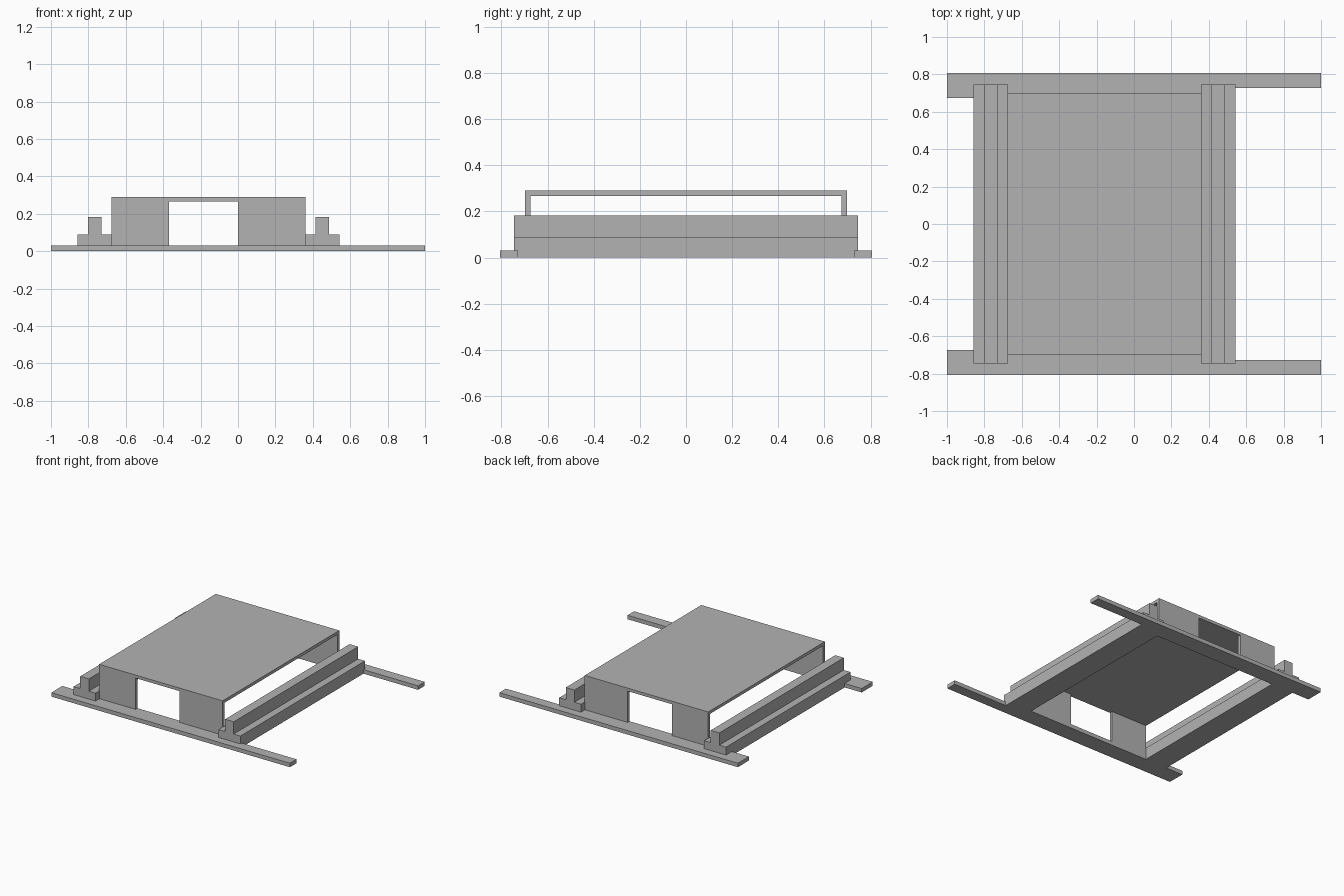
import bpy
import bmesh
from mathutils import Vector

cube = bpy.data.objects.get("Cube")
if cube:
    bpy.data.objects.remove(cube, do_unlink=True)

grey = bpy.data.materials.new("plain_grey")
grey.use_nodes = True
colour = (0.45, 0.45, 0.45, 1)
grey.diffuse_color = colour
grey.node_tree.nodes["Principled BSDF"].inputs["Base Color"].default_value = colour


def extrude(name, outline, shift):
    """Solid made by sweeping a closed planar outline along a vector."""
    bm = bmesh.new()
    face = bm.faces.new([bm.verts.new(p) for p in outline])
    swept = bmesh.ops.extrude_face_region(bm, geom=[face], use_keep_orig=True)
    verts = [v for v in swept["geom"] if isinstance(v, bmesh.types.BMVert)]
    bmesh.ops.translate(bm, verts=verts, vec=Vector(shift))
    bmesh.ops.recalc_face_normals(bm, faces=bm.faces)
    mesh = bpy.data.meshes.new(name)
    bm.to_mesh(mesh)
    bm.free()
    mesh.materials.append(grey)
    obj = bpy.data.objects.new(name, mesh)
    bpy.context.collection.objects.link(obj)
    return obj


BASE_TOP = 0.03
ROOF_TOP, ROOF_BOTTOM = 0.29, 0.267
WALL_OUT, WALL_IN = 0.698, 0.675
X_RIGHT, X_LEFT = -0.675, 0.36

# Base strips and portal walls, mirrored front to back
for end, s in (("front", -1), ("back", 1)):
    strip = [(-1, 0.807), (1, 0.807), (1, 0.728), (0.45, 0.728),
             (0.45, WALL_IN), (-1, WALL_IN)]
    extrude(end + "_base_strip", [(x, s * y, 0) for x, y in strip], (0, 0, BASE_TOP))

    # Wall with a doorway, running up to the roof surface
    door_r, door_l = -0.37, 0
    wall = [(X_RIGHT, BASE_TOP), (door_r, BASE_TOP), (door_r, ROOF_BOTTOM),
            (door_l, ROOF_BOTTOM), (door_l, BASE_TOP), (X_LEFT, BASE_TOP),
            (X_LEFT, ROOF_TOP), (X_RIGHT, ROOF_TOP)]
    extrude(end + "_wall", [(x, s * WALL_OUT, z) for x, z in wall],
            (0, s * (WALL_IN - WALL_OUT), 0))

# Roof slab between the walls
roof = [(X_RIGHT, ROOF_BOTTOM), (X_LEFT, ROOF_BOTTOM), (X_LEFT, ROOF_TOP), (X_RIGHT, ROOF_TOP)]
extrude("roof", [(x, -WALL_IN, z) for x, z in roof], (0, 2 * WALL_IN, 0))

# Stepped side rails: low sill with a raised middle ridge
for side, mid in (("right", -0.765), ("left", 0.45)):
    half = [(0.092, 0), (0.092, 0.09), (0.036, 0.09), (0.036, 0.183)]
    profile = half + [(-x, z) for x, z in reversed(half)]
    extrude(side + "_side_rail", [(mid + x, -0.745, z) for x, z in profile], (0, 1.49, 0))
